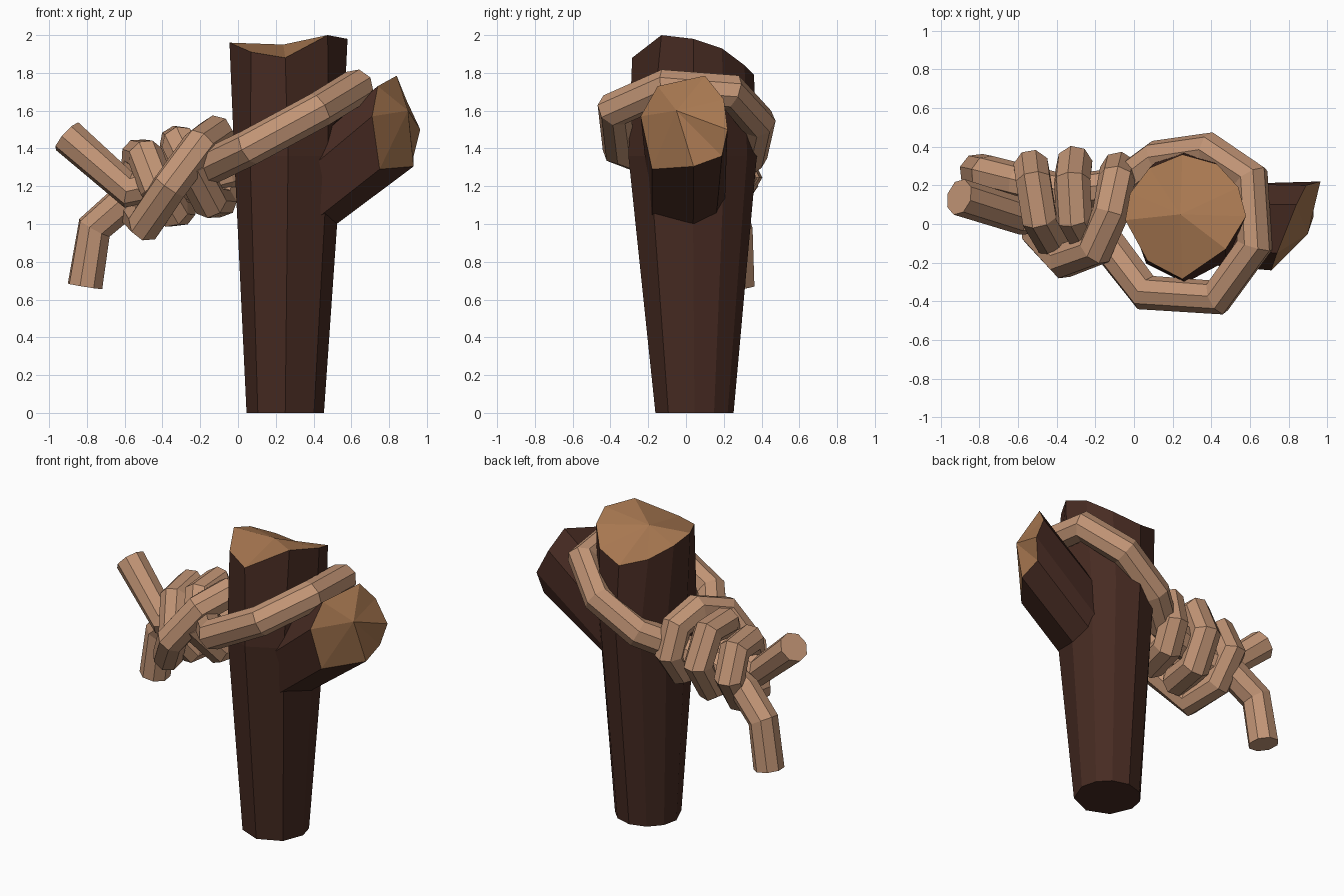
import bpy, bmesh, math
from mathutils import Vector

if "Cube" in bpy.data.objects:
    bpy.data.objects.remove(bpy.data.objects["Cube"])


def mat(name, rgb):
    m = bpy.data.materials.new(name)
    m.diffuse_color = (*rgb, 1)
    m.use_nodes = True
    m.node_tree.nodes["Principled BSDF"].inputs["Base Color"].default_value = m.diffuse_color
    return m


bark = mat("dark bark", (0.063, 0.024, 0.016))
wood = mat("cut wood", (0.385, 0.184, 0.080))
hemp = mat("rope tan", (0.54, 0.30, 0.18))


def log(name, rings, centre):
    """Log through several rings: bark sides, broken end fanned round a centre."""
    bm = bmesh.new()
    rings = [[bm.verts.new(p) for p in ring] for ring in rings]
    c = bm.verts.new(centre)
    n = len(rings[0])
    bm.faces.new(rings[0])
    for i in range(n):
        j = (i + 1) % n
        for a, b in zip(rings, rings[1:]):
            bm.faces.new((a[i], a[j], b[j], b[i]))
        bm.faces.new((rings[-1][i], rings[-1][j], c)).material_index = 1
    bmesh.ops.recalc_face_normals(bm, faces=bm.faces)
    me = bpy.data.meshes.new(name)
    bm.to_mesh(me)
    bm.free()
    me.materials.append(bark)
    me.materials.append(wood)
    bpy.context.collection.objects.link(bpy.data.objects.new(name, me))


def rope(name, pts, closed=False, r=0.096):
    """Eight-sided rope swept along straight segments."""
    cu = bpy.data.curves.new(name + "_path", 'CURVE')
    cu.dimensions = '3D'
    cu.twist_mode = 'MINIMUM'
    cu.bevel_depth = r
    cu.bevel_resolution = 2
    cu.use_fill_caps = True
    sp = cu.splines.new('POLY')
    sp.points.add(len(pts) - 1)
    for p, co in zip(sp.points, pts):
        p.co = (*co, 1)
    sp.use_cyclic_u = closed
    tmp = bpy.data.objects.new(name + "_tmp", cu)
    bpy.context.collection.objects.link(tmp)
    dg = bpy.context.evaluated_depsgraph_get()
    me = bpy.data.meshes.new_from_object(tmp.evaluated_get(dg))
    bpy.data.objects.remove(tmp)
    me.materials.clear()
    me.materials.append(hemp)
    for f in me.polygons:
        f.use_smooth = False
        f.material_index = 0
    bpy.context.collection.objects.link(bpy.data.objects.new(name, me))


# Post, flaring upward to an uneven broken top
top = [(0.58, 0.04, 1.98), (0.54, 0.19, 1.93), (0.43, 0.31, 1.84),
       (0.25, 0.36, 1.79), (0.08, 0.29, 1.85), (-0.02, 0.16, 1.92),
       (-0.045, 0.02, 1.96), (0.07, -0.19, 1.91), (0.25, -0.285, 1.88),
       (0.475, -0.13, 2.0)]
ang = [math.radians(d) for d in (0, 30, 58, 90, 122, 153, 182, 225, 270, 318)]


def ring(cx, cy, rx, ry, z):
    return [(cx + rx * math.cos(t), cy + ry * math.sin(t), z) for t in ang]


log("post", [ring(0.25, 0.045, 0.205, 0.207, 0),
             ring(0.265, 0.035, 0.285, 0.34, 1.36), top], (0.24, 0.05, 1.95))

# Broken side branch: round where it leaves the post, jagged at the tip
tip = [Vector(p) for p in (
    (0.71, -0.24, 1.57), (0.75, -0.18, 1.29), (0.93, 0.04, 1.305),
    (0.93, 0.19, 1.36), (0.965, 0.22, 1.50), (0.89, 0.20, 1.66),
    (0.84, 0.10, 1.785), (0.74, -0.15, 1.73))]
mid = Vector((0.84, 0, 1.53))
v = Vector((-0.61, 0, 0.79))
base = []
for p in tip:
    t = math.atan2((p - mid).dot(v), p.y)
    base.append(Vector((0.36, 0, 1.155))
                + 0.225 * (Vector((0, math.cos(t), 0)) + math.sin(t) * v))
log("branch_stub", [base, tip], (0.90, -0.05, 1.60))

# Rope: upper loose end, knot core, loop round the post, core, lower loose end
rope("main_rope", [
    (-0.905, 0.14, 1.465), (-0.58, 0.04, 1.18), (-0.36, 0.05, 1.23),
    (-0.16, -0.07, 1.30), (0.06, -0.355, 1.405), (0.43, -0.38, 1.605),
    (0.625, -0.11, 1.725), (0.605, 0.24, 1.70), (0.39, 0.38, 1.54),
    (0.12, 0.34, 1.37), (-0.07, 0.20, 1.27), (-0.35, 0.16, 1.20),
    (-0.60, 0.22, 1.12), (-0.76, 0.26, 0.98), (-0.81, 0.27, 0.67)])

# Knot: wrapping turns closed by one long slanting pass over the front
rope("knot_coils", [
    (-0.12, 0.06, 1.48), (-0.20, -0.13, 1.42), (-0.36, -0.19, 1.20),
    (-0.49, -0.05, 1.00), (-0.52, 0.17, 1.04), (-0.53, 0.29, 1.21),
    (-0.52, 0.22, 1.37), (-0.49, 0.03, 1.36), (-0.43, -0.08, 1.20),
    (-0.35, 0.00, 1.07), (-0.32, 0.20, 1.07), (-0.31, 0.31, 1.25),
    (-0.32, 0.22, 1.44), (-0.31, 0.03, 1.43), (-0.23, -0.12, 1.27),
    (-0.15, 0.00, 1.12), (-0.10, 0.20, 1.12), (-0.08, 0.28, 1.25),
    (-0.09, 0.23, 1.42)], closed=True)
